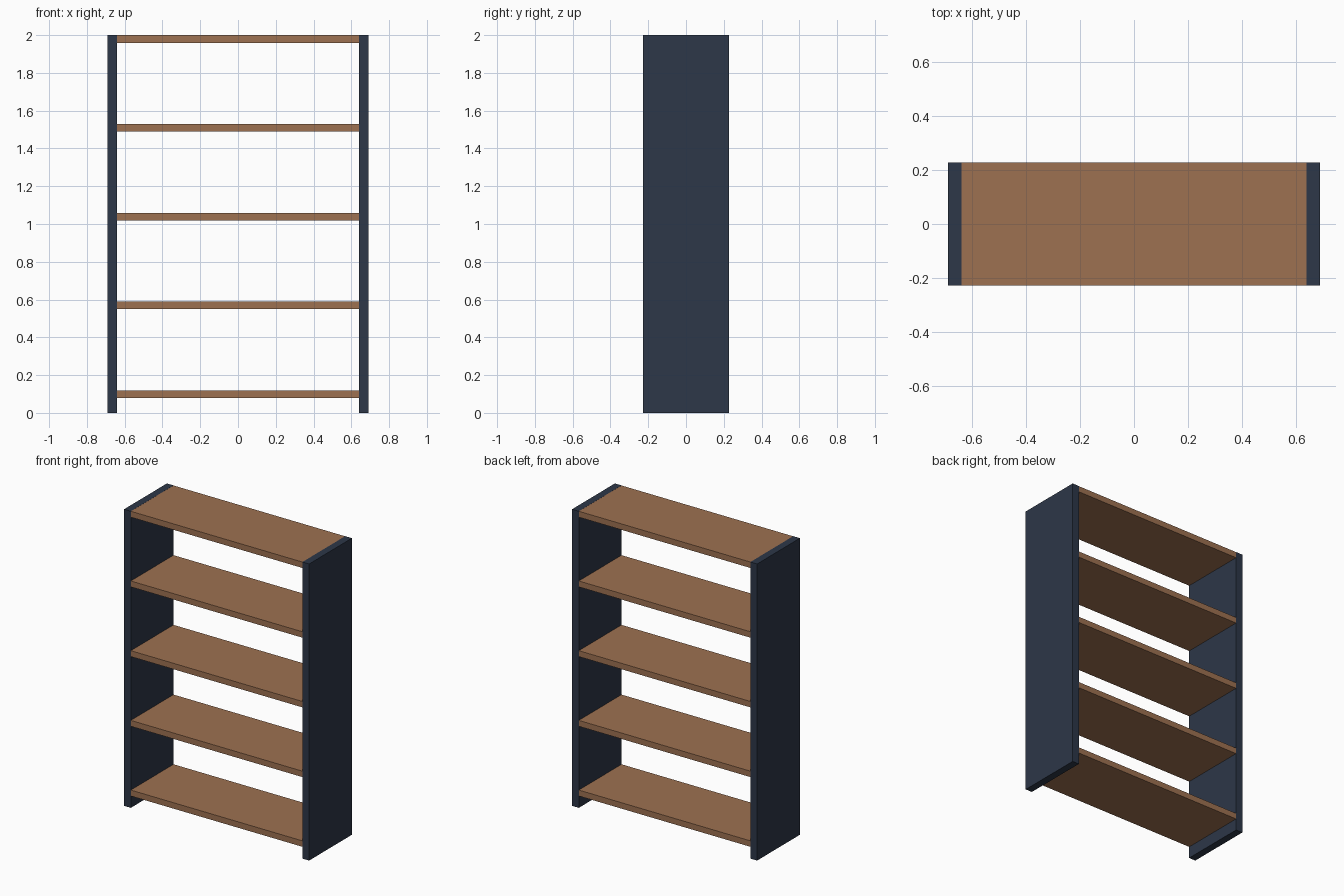
import bpy

if "Cube" in bpy.data.objects:
    bpy.data.objects.remove(bpy.data.objects["Cube"])

HALF_W, HALF_D, HEIGHT = 0.69, 0.228, 2.0
PANEL_T, SHELF_T = 0.05, 0.04
HOUSING = 0.02      # how far each shelf sits inside the side panels
INSET = 0.0005      # keeps shelf faces from flickering against the panels


def material(name, rgb):
    mat = bpy.data.materials.new(name)
    mat.diffuse_color = (*rgb, 1.0)
    mat.use_nodes = True
    mat.node_tree.nodes["Principled BSDF"].inputs["Base Color"].default_value = mat.diffuse_color
    return mat


def box(name, center, size, mat):
    bpy.ops.mesh.primitive_cube_add(size=1, location=center)
    obj = bpy.context.object
    obj.name = name
    obj.scale = size
    bpy.ops.object.transform_apply(location=False, rotation=False, scale=True)
    obj.data.materials.append(mat)
    return obj


navy = material("navy_paint", (0.026, 0.038, 0.065))
wood = material("brown_wood", (0.34, 0.165, 0.083))

# Side panels
for side, sign in (("left", -1), ("right", 1)):
    box(f"{side}_side_panel", (sign * (HALF_W - PANEL_T / 2), 0, HEIGHT / 2),
        (PANEL_T, 2 * HALF_D, HEIGHT), navy)

# Five evenly spaced shelves, the top one level with the panels
shelf_width = 2 * (HALF_W - PANEL_T + HOUSING)
for i in range(5):
    box(f"shelf_{i + 1}", (0, 0, 0.10 + 0.47 * i - INSET),
        (shelf_width, 2 * (HALF_D - INSET), SHELF_T), wood)
